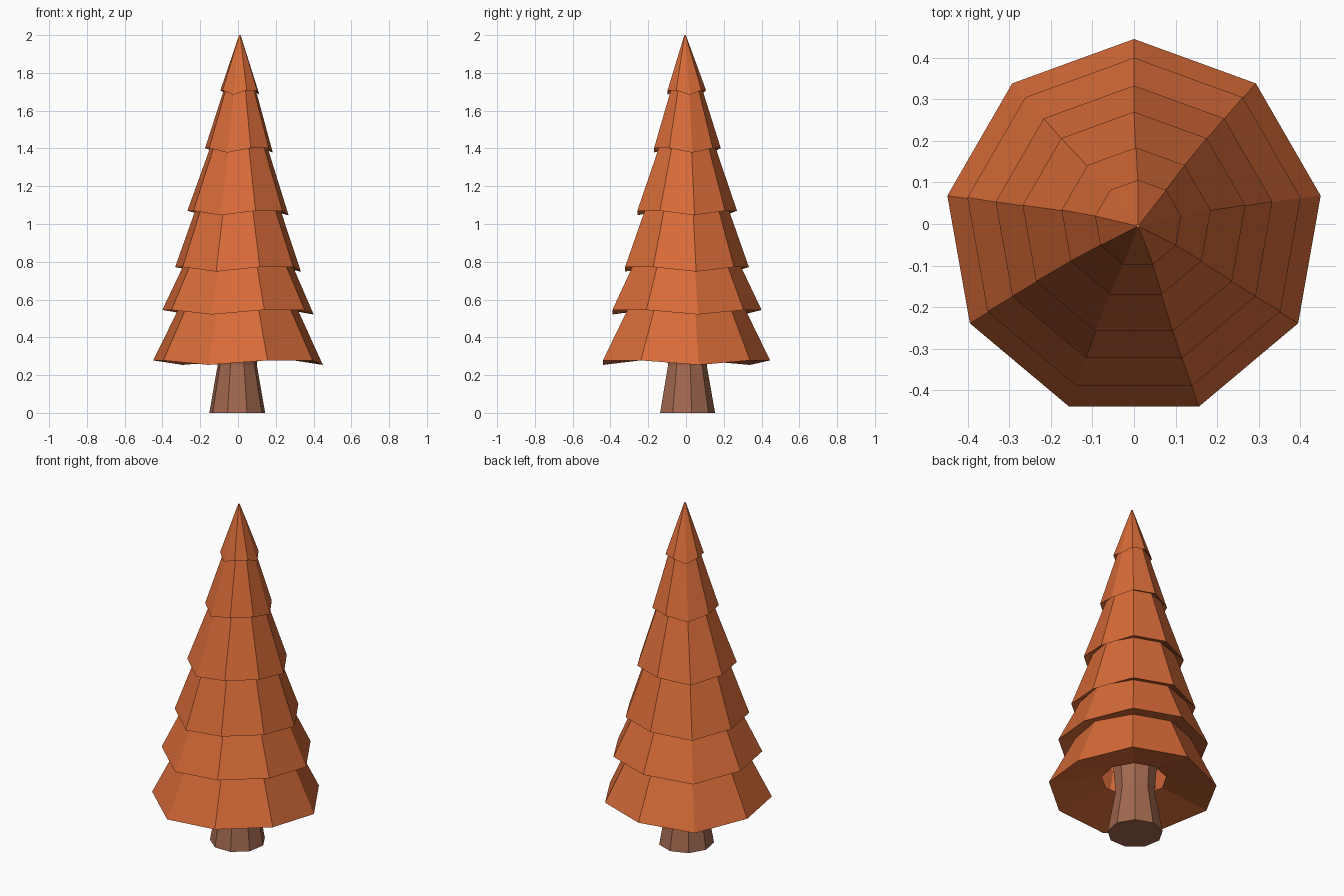
import bpy, bmesh, math

cube = bpy.data.objects.get("Cube")
if cube:
    bpy.data.objects.remove(cube, do_unlink=True)

SIDES = 9


def material(name, colour):
    m = bpy.data.materials.new(name)
    m.use_nodes = True
    m.diffuse_color = colour
    m.node_tree.nodes["Principled BSDF"].inputs["Base Color"].default_value = colour
    return m


def ring(bm, radius, z, cx=0.0, cy=0.0, droop=0.0):
    """Nine-sided ring with a corner at the back; every third corner droops."""
    verts = []
    for i in range(SIDES):
        a = math.pi / 2 - i * math.tau / SIDES
        low = droop if i % 3 == 2 else 0.0
        verts.append(bm.verts.new((cx + radius * math.cos(a), cy + radius * math.sin(a), z - low)))
    return verts


def bridge(bm, lower, upper):
    for i in range(SIDES):
        j = (i + 1) % SIDES
        bm.faces.new((lower[j], lower[i], upper[i], upper[j]))


def finish(bm, name, mat):
    mesh = bpy.data.meshes.new(name)
    bm.to_mesh(mesh)
    bm.free()
    mesh.materials.append(mat)
    obj = bpy.data.objects.new(name, mesh)
    bpy.context.collection.objects.link(obj)
    return obj


foliage_mat = material("autumn orange", (0.68, 0.147, 0.04, 1))
bark_mat = material("bark brown", (0.36, 0.14, 0.078, 1))

# Foliage: rim radius, rim height, rim centre, and radius where the tier meets the next
TIERS = [
    (0.456, 0.278, 0.0, -0.011, 0.315),
    (0.407, 0.545, 0.0, -0.007, 0.290),
    (0.338, 0.772, 0.0, -0.005, 0.225),
    (0.272, 1.070, 0.0, -0.002, 0.150),
    (0.182, 1.402, 0.005, 0.002, 0.082),
    (0.105, 1.708, 0.010, 0.001, 0.004),
]
bm = bmesh.new()
previous = ring(bm, 0.175, 0.335)           # open hole around the trunk
for k, (radius, z, cx, cy, neck) in enumerate(TIERS):
    rim = ring(bm, radius, z, cx, cy, droop=0.024)
    bridge(bm, previous, rim)               # underside
    if k + 1 < len(TIERS):
        _, nz, nx, ny, _ = TIERS[k + 1]
        previous = ring(bm, neck, nz + 0.015, nx, ny)
    else:
        previous = ring(bm, neck, 2.0, 0.01, -0.005)
    bridge(bm, rim, previous)               # sloping side
bm.faces.new(previous[::-1])                # tip
finish(bm, "foliage", foliage_mat)

# Trunk: flared at the foot, narrow at the waist
bm = bmesh.new()
rings = [ring(bm, r, z, -0.004, 0.004) for r, z in ((0.15, 0), (0.106, 0.25), (0.12, 0.42))]
for lower, upper in zip(rings, rings[1:]):
    bridge(bm, lower, upper)
bm.faces.new(rings[0])
bm.faces.new(rings[-1][::-1])
finish(bm, "trunk", bark_mat)
